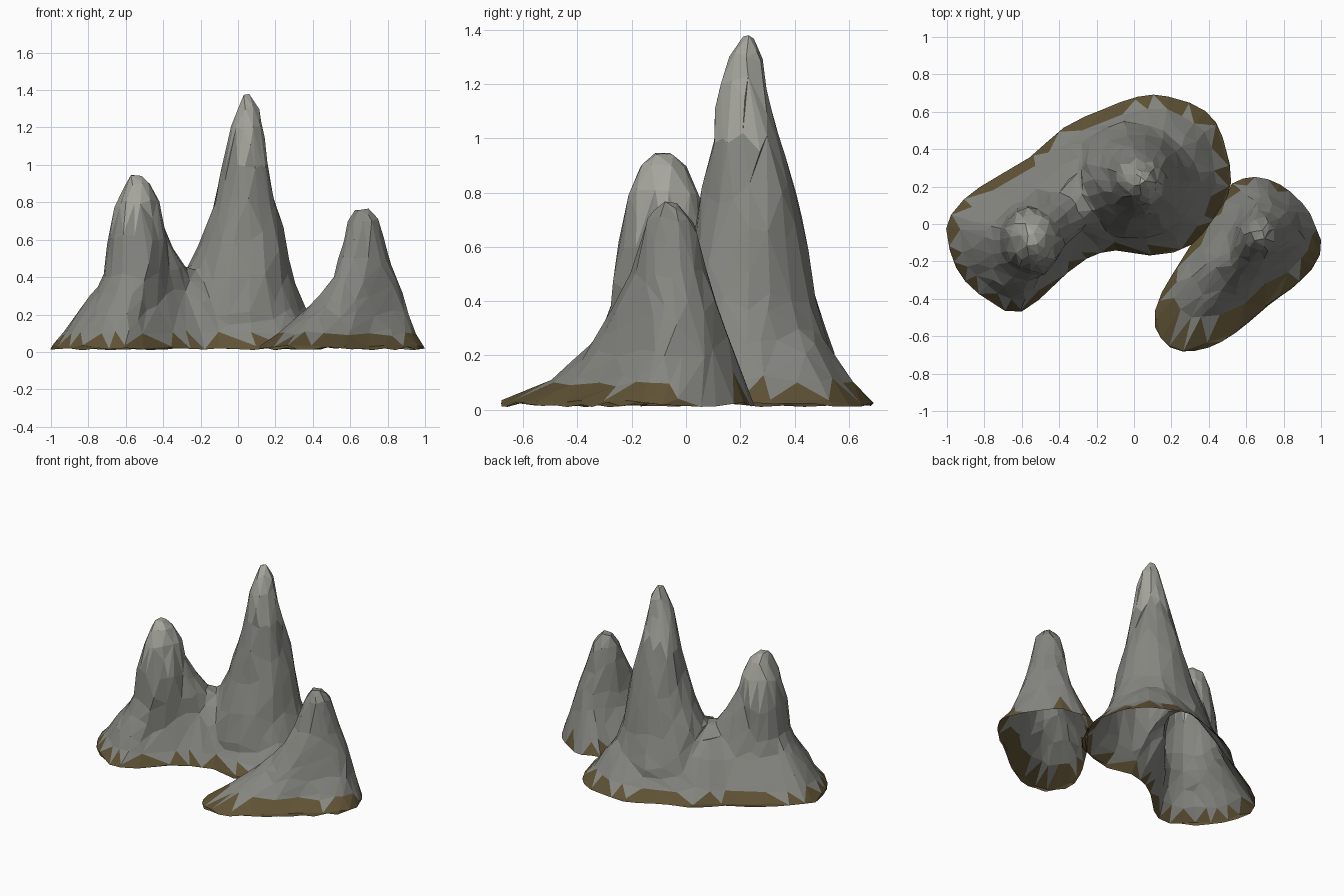
import bpy, bmesh, math, random
from mathutils import Vector, noise

if "Cube" in bpy.data.objects:
    bpy.data.objects.remove(bpy.data.objects["Cube"])

random.seed(4)


def material(name, rgb):
    m = bpy.data.materials.new(name)
    m.diffuse_color = (*rgb, 1)
    m.use_nodes = True
    m.node_tree.nodes["Principled BSDF"].inputs["Base Color"].default_value = m.diffuse_color
    return m


MATS = [material("stone", (0.24, 0.24, 0.22)),
        material("soil", (0.115, 0.085, 0.036)),
        material("pale_stone", (0.38, 0.38, 0.34))]


def rounded(pts):
    """Closed smooth curve through the points, two samples per span."""
    p = [Vector(q) for q in pts]
    out = []
    for i in range(len(p)):
        a, b, c, d = p[i - 1], p[i], p[(i + 1) % len(p)], p[(i + 2) % len(p)]
        out += [b, (b + c) * 0.5625 - (a + d) * 0.0625]
    return out


def loft(bm, rings):
    """Closed solid through rings of equal point count."""
    loops = [[bm.verts.new(p) for p in r] for r in rings]
    n = len(loops[0])
    for a, b in zip(loops, loops[1:]):
        for i in range(n):
            j = (i + 1) % n
            bm.faces.new((a[i], a[j], b[j], b[i]))
    bm.faces.new(loops[0][::-1])
    bm.faces.new(loops[-1])


def box_ring(shape, z, x0, x1, y0, y1, roundness=1.0):
    """Fit a unit outline, blended towards a circle, into a bounding box."""
    pts = []
    for u, v in shape:
        a = math.atan2(v, u)
        pu = u * (1 - roundness) + math.cos(a) * roundness
        pv = v * (1 - roundness) + math.sin(a) * roundness
        pts.append(Vector(((x0 + x1) / 2 + pu * (x1 - x0) / 2,
                           (y0 + y1) / 2 + pv * (y1 - y0) / 2, z)))
    return pts


def nearest_on(path, p):
    best = None
    for a, b in zip(path, path[1:]):
        t = max(0, min(1, (p - a).dot(b - a) / (b - a).length_squared))
        q = a.lerp(b, t)
        if best is None or (p - q).length < (p - best).length:
            best = q
    return best


def finish_rock(name, bm, faces, tips):
    """Fuse the solids, roughen, open the underside, reduce to flat facets."""
    bmesh.ops.recalc_face_normals(bm, faces=bm.faces)
    me = bpy.data.meshes.new(name)
    bm.to_mesh(me)
    bm.free()
    ob = bpy.data.objects.new(name, me)
    bpy.context.collection.objects.link(ob)

    def bake():
        dg = bpy.context.evaluated_depsgraph_get()
        new = bpy.data.meshes.new_from_object(ob.evaluated_get(dg))
        ob.modifiers.clear()
        ob.data = new

    mod = ob.modifiers.new("fuse", 'REMESH')
    mod.mode = 'VOXEL'
    mod.voxel_size = 0.02
    bake()

    bm = bmesh.new()
    bm.from_mesh(ob.data)
    bm.normal_update()
    moves = []
    for v in bm.verts:
        k = min(1, max(0, (v.co.z - 0.05) / 0.2))
        p = Vector((v.co.x * 7, v.co.y * 7, v.co.z * 3.5))
        moves.append(v.normal * (0.014 * k * noise.noise(p)))
    for v, d in zip(bm.verts, moves):
        v.co += d
    bmesh.ops.bisect_plane(bm, geom=bm.verts[:] + bm.edges[:] + bm.faces[:],
                           plane_co=(0, 0, 0.015), plane_no=(0, 0, 1), clear_inner=True)
    bmesh.ops.triangulate(bm, faces=bm.faces)
    bm.to_mesh(ob.data)
    count = len(bm.faces)
    bm.free()

    mod = ob.modifiers.new("facets", 'DECIMATE')
    mod.ratio = faces / count
    bake()

    me = ob.data
    me.materials.clear()
    for m in MATS:
        me.materials.append(m)
    for v in me.vertices:
        if v.co.z < 0.03:
            v.co.z += random.uniform(-0.006, 0.012)
        else:
            v.co += Vector([random.uniform(-0.006, 0.006) for _ in range(3)])
    for f in me.polygons:
        c = f.center
        f.use_smooth = False
        f.material_index = 0
        if c.z < 0.072 + random.uniform(-0.012, 0.012):
            f.material_index = 1
        for x, y, z in tips:
            if c.z > z and math.hypot(c.x - x, c.y - y) < 0.25:
                f.material_index = 2
    return ob


circle = [(math.cos(i * math.tau / 18), math.sin(i * math.tau / 18)) for i in range(18)]

# Twin-peak rock: broad skirt around a bent spine
outline = [(-1, -.06), (-.98, .05), (-.82, .2), (-.55, .36), (-.4, .5), (-.22, .59),
           (-.05, .66), (.1, .69), (.3, .65), (.44, .54), (.5, .37), (.52, .22),
           (.46, .05), (.4, -.05), (.28, -.13), (.1, -.17), (-.1, -.14), (-.25, -.18),
           (-.4, -.3), (-.6, -.47), (-.76, -.42), (-.9, -.31), (-.97, -.19)]
spine = [Vector(p) for p in ((-.55, -.1), (-.3, .1), (.05, .23))]
bm = bmesh.new()
rings = []
for z, s in ((-.1, 1), (.025, 1), (.1, .85), (.2, .7), (.3, .55), (.38, .38), (.44, .14)):
    ring = []
    for p in rounded(outline):
        q = nearest_on(spine, p)
        ring.append((*(q + (p - q) * s), z))
    rings.append(ring)
loft(bm, rings)

# Tall peak, left peak and the shoulder joining them: z, then x and y extents
tall = [(-.1, -.35, .4, -.1, .55), (.2, -.34, .36, -.09, .55), (.4, -.28, .3, -.04, .49),
        (.6, -.2, .25, .02, .45), (.8, -.13, .205, .06, .405), (1, -.09, .165, .105, .345),
        (1.2, -.04, .13, .13, .3), (1.3, 0, .1, .165, .28), (1.375, .04, .06, .215, .245)]
left = [(-.1, -.85, -.2, -.38, .15), (.1, -.88, -.22, -.4, .18), (.2, -.84, -.25, -.37, .15),
        (.3, -.78, -.28, -.31, .13), (.4, -.73, -.3, -.285, .11), (.6, -.7, -.38, -.255, .08),
        (.8, -.65, -.43, -.21, .05), (.9, -.61, -.47, -.17, .01), (.95, -.58, -.52, -.13, -.05)]
shoulder = [(.1, -.64, -.2, -.1, .26), (.3, -.62, -.22, -.1, .21), (.45, -.6, -.28, -.12, .15),
            (.6, -.58, -.37, -.13, .09), (.7, -.56, -.42, -.12, .03)]
loft(bm, [box_ring(circle, *r) for r in tall])
loft(bm, [box_ring(circle, *r) for r in shoulder])
chamfer = Vector((.8, -.6, 0))          # hollow facing the gap between the peaks
rings = [box_ring(circle, *r) for r in left]
for ring in rings:
    for p in ring:
        over = p.dot(chamfer) + .225
        if p.z < .75 and over > 0:
            p -= chamfer * over
loft(bm, rings)
finish_rock("twin_peak_rock", bm, 640, [(.05, .23, 1.04), (-.55, -.1, .7)])

# Small rock with one peak: its outline shrinks and rounds off on the way up
foot = [(.12, -.57), (.18, -.65), (.27, -.685), (.4, -.66), (.55, -.58), (.7, -.45),
        (.85, -.34), (.97, -.22), (1, -.1), (.97, 0), (.9, .11), (.78, .21), (.65, .25),
        (.53, .22), (.49, .14), (.42, .03), (.3, -.12), (.17, -.33), (.11, -.47)]
unit = rounded([((x - .555) / .445, (y + .2175) / .4675) for x, y in foot])
small = [(-.1, .11, 1, -.685, .25, 0), (.025, .11, 1, -.685, .25, 0),
         (.1, .22, .95, -.5, .22, 0), (.2, .33, .91, -.4, .18, .1),
         (.3, .43, .88, -.32, .14, .25), (.4, .5, .845, -.26, .11, .45),
         (.5, .53, .81, -.21, .08, .6), (.6, .55, .78, -.175, .055, .8),
         (.7, .58, .745, -.14, .02, 1), (.75, .61, .71, -.1, -.02, 1),
         (.77, .64, .68, -.08, -.04, 1)]
bm = bmesh.new()
loft(bm, [box_ring(unit, *r) for r in small])
finish_rock("small_rock", bm, 270, [])
